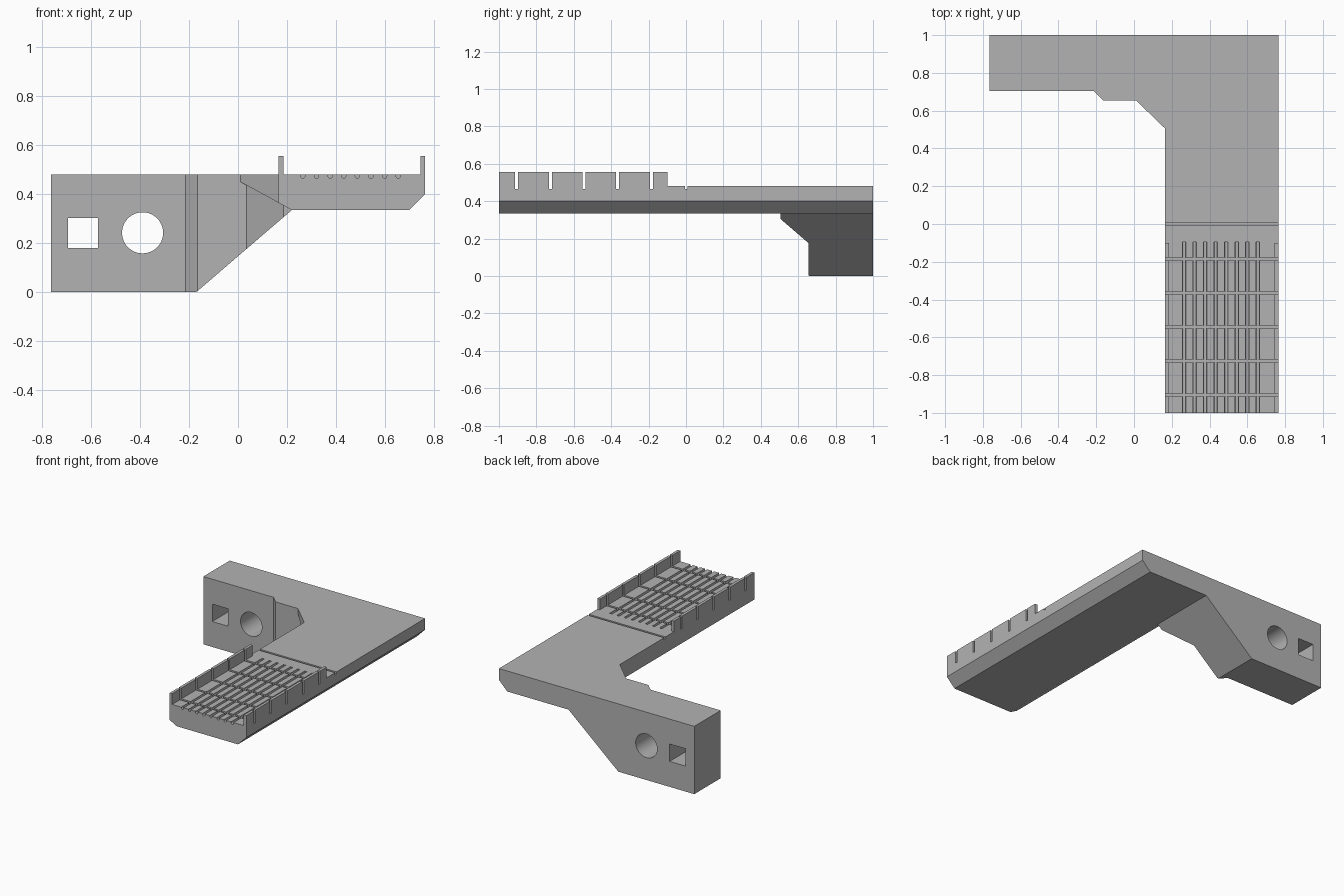
import bpy
import bmesh
import math
from mathutils import Vector

if "Cube" in bpy.data.objects:
    bpy.data.objects.remove(bpy.data.objects["Cube"], do_unlink=True)

# Material
grey = bpy.data.materials.new("plain grey")
grey.use_nodes = True
color = (0.45, 0.45, 0.45, 1)
grey.diffuse_color = color
grey.node_tree.nodes["Principled BSDF"].inputs["Base Color"].default_value = color


def prism(name, points, axis, start, end):
    """Extrude a 2D profile along y (points are x, z), z (x, y) or x (y, z)."""
    place = {"x": lambda a, b, t: (t, a, b),
             "y": lambda a, b, t: (a, t, b),
             "z": lambda a, b, t: (a, b, t)}[axis]
    bm = bmesh.new()
    face = bm.faces.new([bm.verts.new(place(a, b, start)) for a, b in points])
    grown = bmesh.ops.extrude_face_region(bm, geom=[face])
    verts = [v for v in grown["geom"] if isinstance(v, bmesh.types.BMVert)]
    bmesh.ops.translate(bm, verts=verts, vec=Vector(place(0, 0, end - start)))
    bmesh.ops.recalc_face_normals(bm, faces=bm.faces)
    mesh = bpy.data.meshes.new(name)
    bm.to_mesh(mesh)
    bm.free()
    mesh.materials.append(grey)
    obj = bpy.data.objects.new(name, mesh)
    bpy.context.collection.objects.link(obj)
    return obj


def rect(a0, a1, b0, b1):
    return [(a0, b0), (a1, b0), (a1, b1), (a0, b1)]


def combine(target, tool, operation):
    mod = target.modifiers.new("combine", "BOOLEAN")
    mod.operation = operation
    mod.solver = "EXACT"
    mod.object = tool
    bpy.context.view_layer.objects.active = target
    bpy.ops.object.modifier_apply(modifier=mod.name)
    bpy.data.objects.remove(tool, do_unlink=True)


W, TOP, FLOOR = 0.765, 0.48, 0.465
INNER = 0.165

# Long arm with bevelled underside, trimmed to its plan outline
arm = prism("support_arm", [(0.22, 0.335), (0.70, 0.335), (W, 0.40), (W, TOP),
                            (0.01, TOP), (0.01, 0.45)], "y", -1, 1)
outline = prism("arm_outline", [(INNER, -1.1), (0.9, -1.1), (0.9, 1.1), (-0.1, 1.1),
                                (-0.1, 0.655), (0.01, 0.655), (INNER, 0.505)], "z", -0.1, 0.7)
combine(arm, outline, "INTERSECT")

# Mounting bracket with sloping underside and thickened corner
bracket = prism("mounting_bracket", [(-W, 0), (-0.17, 0), (0.22, 0.335), (0.3, 0.335),
                                     (0.3, TOP), (-W, TOP)], "y", 0.4, 1)
outline = prism("bracket_outline", [(-0.9, 0.705), (-0.215, 0.705), (-0.165, 0.655),
                                    (0.035, 0.655), (0.185, 0.505), (0.4, 0.505),
                                    (0.4, 1.1), (-0.9, 1.1)], "z", -0.1, 0.7)
combine(bracket, outline, "INTERSECT")

# Square and round mounting holes
combine(bracket, prism("square_hole", rect(-0.695, -0.572, 0.18, 0.303), "y", 0.6, 1.1), "DIFFERENCE")
circle = [(-0.39 + 0.084 * math.cos(math.tau * i / 48), 0.242 + 0.084 * math.sin(math.tau * i / 48))
          for i in range(48)]
combine(bracket, prism("round_hole", circle, "y", 0.6, 1.1), "DIFFERENCE")
combine(arm, bracket, "UNION")

# Side walls of the tray
for x in (INNER, W - 0.02):
    combine(arm, prism("side_wall", rect(x, x + 0.02, 0.42, 0.556), "y", -1, -0.1), "UNION")

# Cross slots, cut through floor and walls
for i in range(5):
    y = -0.905 + 0.18 * i
    combine(arm, prism("cross_slot", rect(y - 0.008, y + 0.008, FLOOR, 0.7), "x", 0.1, 0.9), "DIFFERENCE")
combine(arm, prism("stop_groove", rect(-0.006, 0.009, FLOOR, 0.7), "x", 0.1, 0.9), "DIFFERENCE")

# Lengthwise grooves with rounded bottoms
for i in range(8):
    x = 0.265 + 0.0557 * i
    r = 0.009
    arc = [(x - r * math.cos(math.pi * k / 6), FLOOR + r * (1 - math.sin(math.pi * k / 6)))
           for k in range(7)]
    combine(arm, prism("long_groove", arc + [(x + r, 0.6), (x - r, 0.6)], "y", -1.1, -0.095), "DIFFERENCE")

# Smooth only the curved hole and grooves
for obj in bpy.context.selected_objects:
    obj.select_set(False)
arm.select_set(True)
bpy.context.view_layer.objects.active = arm
bpy.ops.object.shade_smooth_by_angle(angle=math.radians(20))
